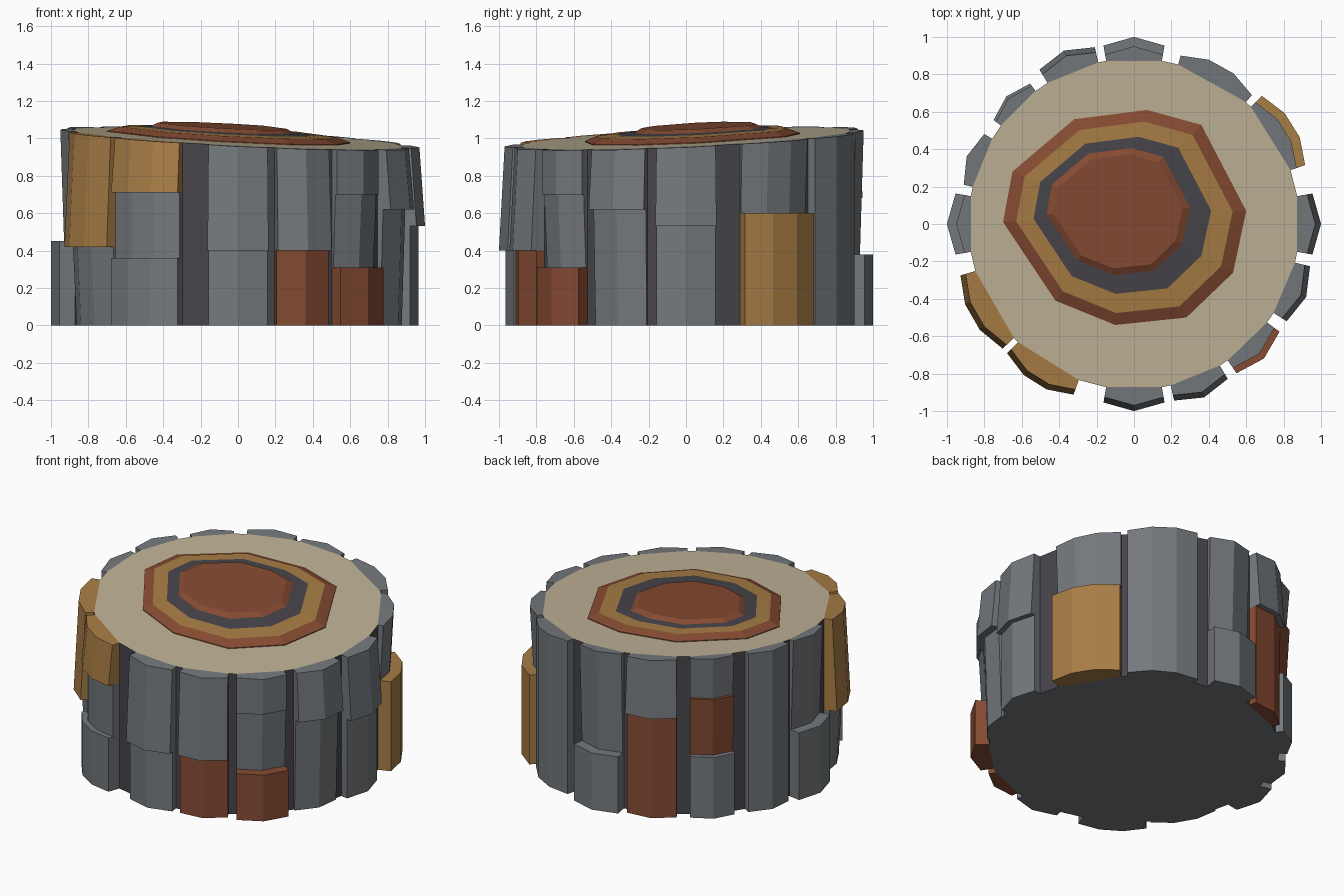
import bpy, bmesh
from math import sin, cos, radians

cube = bpy.data.objects.get("Cube")
if cube:
    bpy.data.objects.remove(cube, do_unlink=True)


def material(name, hex_code):
    srgb = [int(hex_code[i:i + 2], 16) / 255 for i in (0, 2, 4)]
    rgba = [((c + .055) / 1.055) ** 2.4 for c in srgb] + [1]
    mat = bpy.data.materials.new(name)
    mat.use_nodes = True
    mat.diffuse_color = rgba
    mat.node_tree.nodes["Principled BSDF"].inputs["Base Color"].default_value = rgba
    return mat


GREY = material("grey bark", "74797d")
RUST = material("rust brown", "864b32")
OCHRE = material("ochre brown", "a87d45")
CHARCOAL = material("charcoal", "47454b")
BEIGE = material("beige wood", "c0b397")

CORE_RADIUS = .885


def top_z(x, y):
    """Height of the slanted cut across the stump."""
    return 1.0 - .05 * x + .045 * y


def polar(radius, degrees):
    a = radians(degrees)
    return radius * cos(a), radius * sin(a)


def loft(name, loops, side_mats, bottom_mat, top_mat):
    """Join loops of points into a closed solid, one material per band."""
    mats = []
    bm = bmesh.new()
    rings = [[bm.verts.new(p) for p in loop] for loop in loops]

    def add(verts, mat):
        if mat not in mats:
            mats.append(mat)
        bm.faces.new(verts).material_index = mats.index(mat)

    for low, high, mat in zip(rings, rings[1:], side_mats):
        for i in range(len(low)):
            j = (i + 1) % len(low)
            add((low[i], low[j], high[j], high[i]), mat)
    add(rings[0][::-1], bottom_mat)
    add(rings[-1], top_mat)
    bmesh.ops.recalc_face_normals(bm, faces=bm.faces[:])
    mesh = bpy.data.meshes.new(name)
    bm.to_mesh(mesh)
    bm.free()
    for mat in mats:
        mesh.materials.append(mat)
    obj = bpy.data.objects.new(name, mesh)
    bpy.context.collection.objects.link(obj)
    return obj


# Radii at the bottom and top of a bark plate
PROUD = (1.0, 1.0)
LEANING = (1.0, .97)
FLUSH = (.965, .965)
RECESSED = (.93, .95)
TOP = None  # plate runs up to the slanted cut

# Bark columns: centre angle, half width, plates as (upper height, radii, colour)
columns = [
    (0, 9.7, [(.53, FLUSH, GREY), (TOP, LEANING, GREY)]),
    (32, 13, [(.6, PROUD, OCHRE), (TOP, RECESSED, GREY)]),
    (61, 13.5, [(TOP, FLUSH, GREY)]),
    (90, 9.7, [(.38, PROUD, GREY), (TOP, RECESSED, GREY)]),
    (112, 9.5, [(.68, FLUSH, RUST), (TOP, LEANING, GREY)]),
    (135, 8.5, [(.41, FLUSH, GREY), (.79, RECESSED, RUST), (TOP, RECESSED, GREY)]),
    (158, 9, [(TOP, FLUSH, GREY)]),
    (180, 9.7, [(.45, PROUD, GREY), (TOP, RECESSED, GREY)]),
    (210, 13.5, [(.42, RECESSED, GREY), (TOP, LEANING, OCHRE)]),
    (238, 12.5, [(.36, PROUD, GREY), (.71, FLUSH, GREY), (TOP, LEANING, OCHRE)]),
    (270, 9.7, [(.4, FLUSH, GREY), (TOP, LEANING, GREY)]),
    (292, 9.2, [(.4, FLUSH, RUST), (TOP, LEANING, GREY)]),
    (314, 9.5, [(.31, PROUD, RUST), (.7, RECESSED, GREY), (TOP, FLUSH, GREY)]),
    (337, 9.5, [(.62, RECESSED, GREY), (TOP, LEANING, GREY)]),
]


def plate_outline(centre, half, radius):
    segments = 3 if half > 12 else 2
    outline = [polar(CORE_RADIUS, centre + half), polar(CORE_RADIUS, centre - half)]
    for i in range(segments + 1):
        edge = i in (0, segments)
        angle = centre - half + 2 * half * i / segments
        outline.append(polar(radius * (.968 if edge else 1), angle))
    return outline


# Bark plates
for number, (centre, half, plates) in enumerate(columns, 1):
    floor = 0
    for level, (height, radii, mat) in enumerate(plates, 1):
        low = [(x, y, floor) for x, y in plate_outline(centre, half, radii[0])]
        high = [(x, y, top_z(x, y) if height is TOP else height)
                for x, y in plate_outline(centre, half, radii[1])]
        loft(f"bark_plate_{number}_{level}", [low, high], [mat], mat, mat)
        floor = height

# Core with slanted wooden top
edge = [polar(CORE_RADIUS, c + s * h) for c, h, _ in columns for s in (-1, 1)]
loft("stump_core", [[(x, y, 0) for x, y in edge], [(x, y, top_z(x, y)) for x, y in edge]],
     [CHARCOAL], GREY, BEIGE)

# Growth rings: one irregular outline, shrunk and shifted inward step by step
ring_outline = [(.13, .57), (.42, .49), (.66, .03), (.59, -.3), (.34, -.54),
                (-.04, -.58), (-.36, -.45), (-.64, -.03), (-.59, .24), (-.26, .52)]
# scale, centre x, centre y, height above the cut
steps = [(1, -.06, .04, -.01), (1, -.06, .04, .005), (.89, -.06, .04, .03),
         (.73, -.07, .05, .035), (.59, -.09, .07, .04), (.53, -.09, .07, .06)]
loops = []
for scale, cx, cy, lift in steps:
    points = [(cx + scale * x, cy + scale * y) for x, y in ring_outline]
    loops.append([(x, y, top_z(x, y) + lift) for x, y in points])
loft("growth_rings", loops, [RUST, RUST, OCHRE, CHARCOAL, RUST], RUST, RUST)
